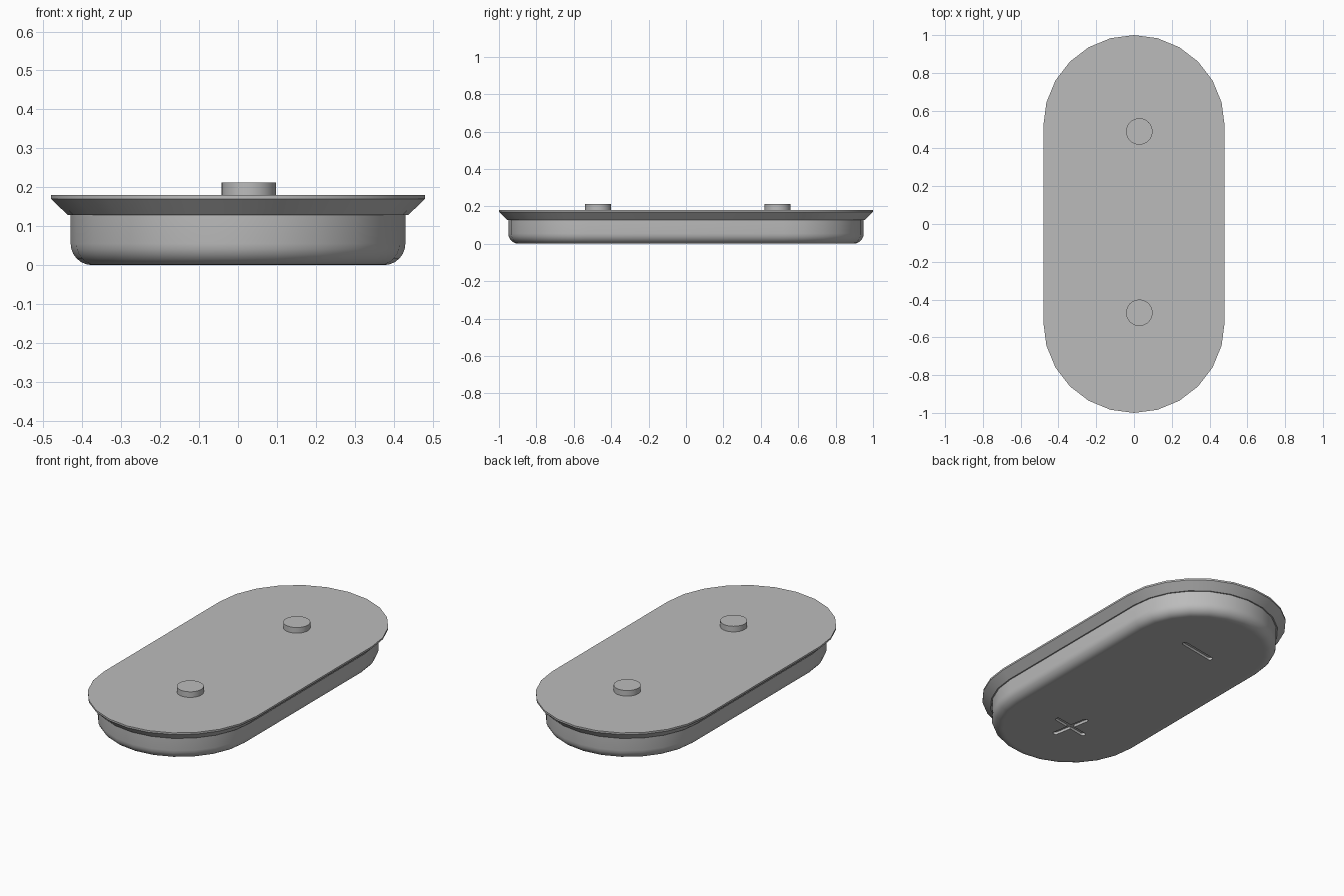
import bpy
import bmesh
from math import cos, sin, pi, radians
from mathutils import Matrix, Vector

if "Cube" in bpy.data.objects:
    bpy.data.objects.remove(bpy.data.objects["Cube"], do_unlink=True)

grey = bpy.data.materials.new("plain grey")
grey.use_nodes = True
grey.diffuse_color = (0.5, 0.5, 0.5, 1)
grey.node_tree.nodes["Principled BSDF"].inputs["Base Color"].default_value = (0.5, 0.5, 0.5, 1)


def stadium(radius, straight, segments):
    """Outline with two round ends, long axis along y."""
    points = []
    for side in (1, -1):
        for i in range(segments + 1):
            a = pi * i / segments
            points.append((side * radius * cos(a), side * (straight + radius * sin(a))))
    return points


def loft(name, profile, straight, segments):
    """Closed solid through stadium rings given as (radius, z), bottom to top."""
    bm = bmesh.new()
    rings = [[bm.verts.new((x, y, z)) for x, y in stadium(r, straight, segments)]
             for r, z in profile]
    n = len(rings[0])
    for low, high in zip(rings, rings[1:]):
        for i in range(n):
            j = (i + 1) % n
            bm.faces.new((low[i], low[j], high[j], high[i]))
    bm.faces.new(rings[0][::-1])
    bm.faces.new(rings[-1])
    bmesh.ops.recalc_face_normals(bm, faces=bm.faces)
    mesh = bpy.data.meshes.new(name)
    bm.to_mesh(mesh)
    bm.free()
    mesh.materials.append(grey)
    ob = bpy.data.objects.new(name, mesh)
    bpy.context.collection.objects.link(ob)
    return ob


def carve(target, cutter):
    """Subtract the cutter and keep the result as plain mesh."""
    mod = target.modifiers.new("groove", 'BOOLEAN')
    mod.operation = 'DIFFERENCE'
    mod.solver = 'EXACT'
    mod.object = cutter
    bpy.context.view_layer.update()
    graph = bpy.context.evaluated_depsgraph_get()
    mesh = bpy.data.meshes.new_from_object(target.evaluated_get(graph))
    target.modifiers.clear()
    target.data = mesh
    bpy.data.objects.remove(cutter, do_unlink=True)


def smooth(ob, angle=30):
    bpy.ops.object.select_all(action='DESELECT')
    ob.select_set(True)
    bpy.context.view_layer.objects.active = ob
    bpy.ops.object.shade_smooth_by_angle(angle=radians(angle))


STRAIGHT = 0.52

# Lower body with a rounded bottom edge
fillet = 0.055
profile = [(0.365, 0)]
for i in range(7):
    a = pi / 2 * i / 6
    profile.append((0.375 + fillet * sin(a), fillet * (1 - cos(a))))
profile.append((0.43, 0.14))
body = loft("lower_body", profile, STRAIGHT, 12)

# Plus and minus grooves in the underside
for y, turn in ((-0.53, 10), (-0.53, 100), (0.53, 100)):
    cutter = loft("groove_cutter", [(0.014, -0.02), (0.014, 0.015)], 0.104, 8)
    cutter.hide_render = True
    cutter.data.transform(Matrix.Translation(Vector((0, y, 0)))
                          @ Matrix.Rotation(radians(turn), 4, 'Z'))
    carve(body, cutter)
smooth(body)

# Flared top flange with a thin upright lip
flange = loft("top_flange", [(0.437, 0.128), (0.48, 0.17), (0.48, 0.18)], STRAIGHT, 12)
smooth(flange)

# Two round contact studs on top
for name, y in (("back_stud", 0.49), ("front_stud", -0.47)):
    bpy.ops.mesh.primitive_cylinder_add(vertices=32, radius=0.07, depth=0.04,
                                        location=(0.028, y, 0.192))
    stud = bpy.context.object
    stud.name = name
    stud.data.materials.append(grey)
    smooth(stud)
